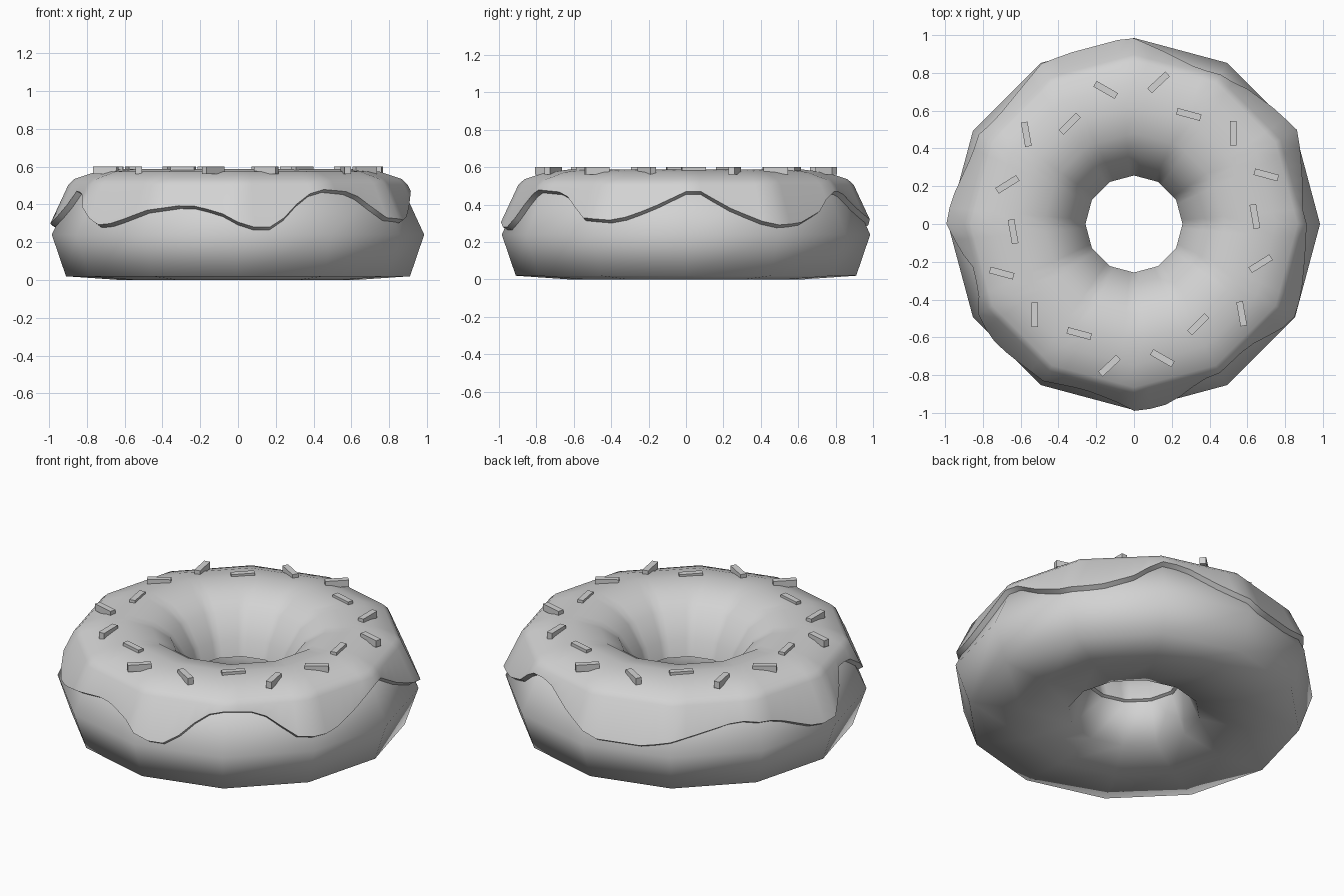
import bpy, bmesh, math

if "Cube" in bpy.data.objects:
    bpy.data.objects.remove(bpy.data.objects["Cube"])

grey = bpy.data.materials.new("plain_grey")
grey.diffuse_color = (0.65, 0.65, 0.65, 1)
grey.use_nodes = True
grey.node_tree.nodes["Principled BSDF"].inputs["Base Color"].default_value = grey.diffuse_color


def finish(name, bm, smooth_angle=None):
    bmesh.ops.recalc_face_normals(bm, faces=bm.faces)
    mesh = bpy.data.meshes.new(name)
    bm.to_mesh(mesh)
    bm.free()
    mesh.materials.append(grey)
    ob = bpy.data.objects.new(name, mesh)
    bpy.context.collection.objects.link(ob)
    if smooth_angle:
        bpy.ops.object.select_all(action='DESELECT')
        ob.select_set(True)
        bpy.context.view_layer.objects.active = ob
        bpy.ops.object.shade_smooth_by_angle(angle=math.radians(smooth_angle))
    return ob


def ring_mesh(columns, section):
    """Revolve a closed section(angle) -> [(r, z)] around z, on a 12-sided plan."""
    bm = bmesh.new()
    rows = []
    for i in range(columns):
        deg = 360 * i / columns
        a = math.radians(deg)
        off = math.radians(deg % 30 - 15)
        k = math.cos(math.radians(15)) / math.cos(off)
        rows.append([bm.verts.new((r * k * math.cos(a), r * k * math.sin(a), z))
                     for r, z in section(deg)])
    n = len(rows[0])
    for i in range(columns):
        p, q = rows[i], rows[(i + 1) % columns]
        for j in range(n):
            bm.faces.new((p[j], q[j], q[(j + 1) % n], p[(j + 1) % n]))
    return bm


# Dough ring
dough = [(0.985, 0.24), (0.87, 0.49), (0.62, 0.55), (0.37, 0.46),
         (0.268, 0.25), (0.36, 0.04), (0.62, 0.0), (0.91, 0.02)]
finish("dough", ring_mesh(12, lambda deg: dough), 75)

# Icing: wavy lower edge as (angle, height) pairs
wave = [(4, .48), (15, .38), (28, .29), (39, .30), (51, .37), (58, .47), (68, .47),
        (80, .38), (95, .29), (111, .29), (121, .33), (143, .41), (157, .38),
        (171, .29), (178, .28), (189, .38), (195, .47), (204, .46), (218, .29),
        (226, .30), (240, .37), (253, .40), (264, .36), (273, .28), (280, .28),
        (287, .35), (292, .44), (299, .48), (313, .465), (325, .33), (337, .315),
        (348, .38), (360, .47)]


def edge_height(deg):
    pts = [(0, .47)] + wave
    for (a, za), (b, zb) in zip(pts, pts[1:]):
        if a <= deg <= b:
            return za + (zb - za) * (deg - a) / (b - a)


def icing_section(deg):
    z = edge_height(deg)
    r = 1.02 - (z - 0.24) * 0.46
    return [(r - 0.042, z - 0.024), (r, z), (0.897, 0.505), (0.865, 0.535),
            (0.75, 0.573), (0.62, 0.588), (0.48, 0.565), (0.37, 0.495),
            (0.285, 0.36), (0.257, 0.27), (0.275, 0.262), (0.35, 0.44),
            (0.62, 0.54), (0.84, 0.48)]


finish("icing", ring_mesh(72, icing_section), 40)

# Sprinkles: nine bars, repeated by a half turn
bars = [(-.15, .71, -30), (.13, .75, 43), (.29, .58, -15), (.525, .48, 90),
        (.70, .26, -15), (.64, .04, -80), (.67, -.21, 32), (.57, -.475, -80),
        (.34, -.53, 45)]
bm = bmesh.new()
for s in (1, -1):
    for x, y, deg in bars:
        a = math.radians(deg)
        made = bmesh.ops.create_cube(bm, size=1)["verts"]
        for v in made:
            u, w = v.co.x * 0.13, v.co.y * 0.035
            v.co = (s * x + u * math.cos(a) - w * math.sin(a),
                    s * y + u * math.sin(a) + w * math.cos(a),
                    0.58 + v.co.z * 0.04)
finish("sprinkles", bm)
